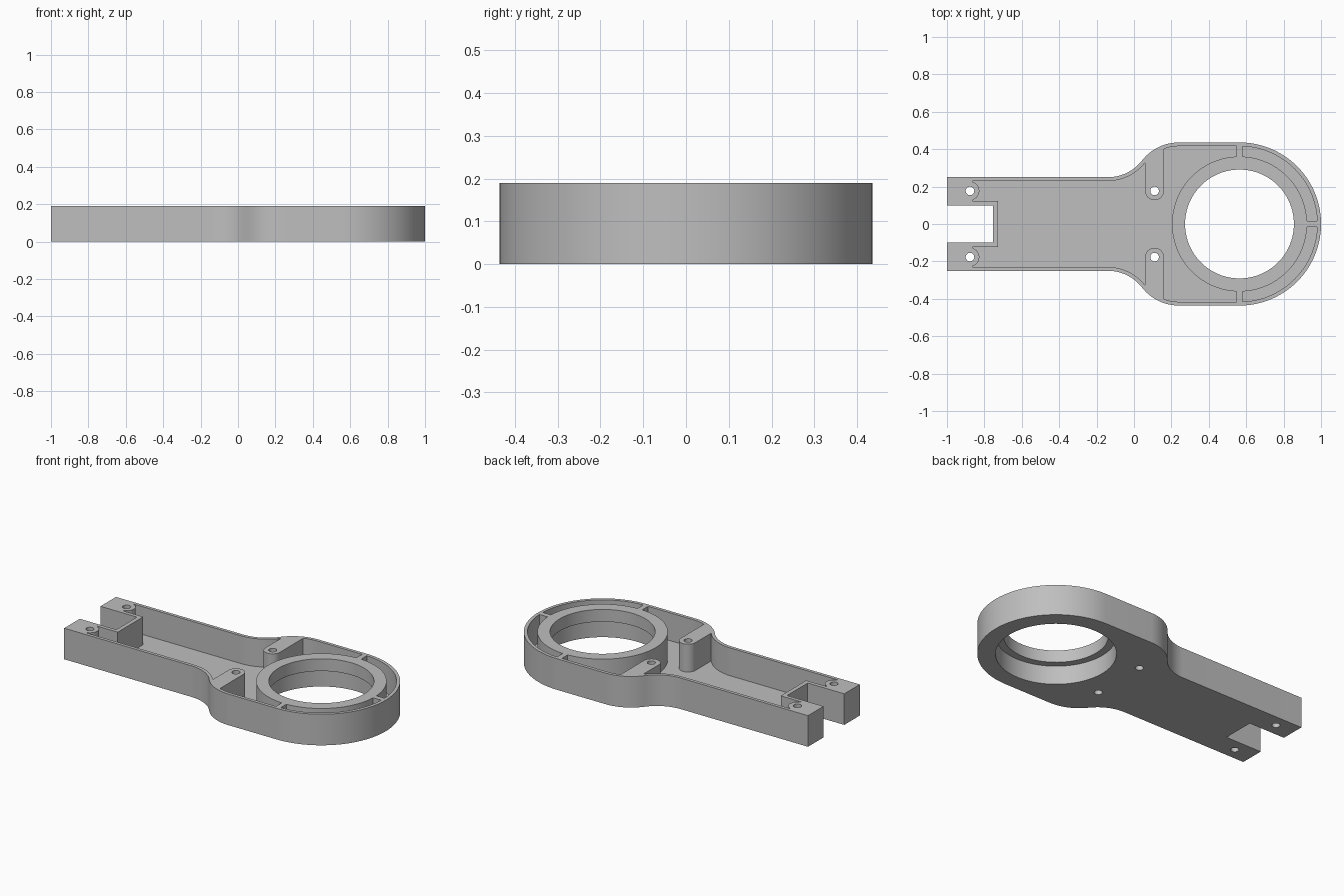
import bpy, bmesh, math

cube = bpy.data.objects.get("Cube")
if cube:
    bpy.data.objects.remove(cube, do_unlink=True)

HEIGHT, FLOOR, WALL = 0.19, 0.02, 0.02
HEAD_X, HEAD_R, ARM_Y = 0.564, 0.436, 0.25
LOW, HIGH = -0.1, 0.4            # reach of through cutters

grey = bpy.data.materials.new("plain_grey")
grey.use_nodes = True
colour = (0.52, 0.52, 0.52, 1)
grey.diffuse_color = colour
grey.node_tree.nodes["Principled BSDF"].inputs["Base Color"].default_value = colour


def arc(cx, cy, r, start, end, n):
    steps = [start + (end - start) * i / n for i in range(n + 1)]
    return [(cx + r * math.cos(a), cy + r * math.sin(a)) for a in steps]


def prism(name, points, z0, z1):
    """Extrude a flat outline into a solid."""
    bm = bmesh.new()
    base = bm.faces.new([bm.verts.new((x, y, z0)) for x, y in points])
    top = bmesh.ops.extrude_face_region(bm, geom=[base])["geom"]
    verts = [v for v in top if isinstance(v, bmesh.types.BMVert)]
    bmesh.ops.translate(bm, verts=verts, vec=(0, 0, z1 - z0))
    bmesh.ops.recalc_face_normals(bm, faces=bm.faces)
    mesh = bpy.data.meshes.new(name)
    bm.to_mesh(mesh)
    bm.free()
    mesh.materials.append(grey)
    obj = bpy.data.objects.new(name, mesh)
    bpy.context.collection.objects.link(obj)
    return obj


def disc(name, x, y, r, z0=LOW, z1=HIGH, n=96):
    return prism(name, arc(x, y, r, 0, math.tau, n)[:-1], z0, z1)


def box(name, x0, x1, y0, y1, z0=LOW, z1=HIGH):
    return prism(name, [(x0, y0), (x1, y0), (x1, y1), (x0, y1)], z0, z1)


def cut(target, tool):
    """Subtract a tool from a target and discard the tool."""
    mod = target.modifiers.new("cut", "BOOLEAN")
    mod.operation, mod.solver, mod.object = "DIFFERENCE", "EXACT", tool
    bpy.context.view_layer.objects.active = target
    bpy.ops.object.modifier_apply(modifier=mod.name)
    bpy.data.objects.remove(tool, do_unlink=True)


def outline(inset, end_x):
    """Arm blending into a round head, offset inward by inset."""
    shoulder_x, neck_x, shoulder_r = 0.24, -0.14, 0.25
    dx, dy = shoulder_x - neck_x, HEAD_R - ARM_Y
    neck_r = (dx * dx + dy * dy) / (2 * dy) - shoulder_r
    shoulder_y, neck_y = HEAD_R - shoulder_r, ARM_Y + neck_r
    blend = math.atan2(neck_y - shoulder_y, -dx)
    right = math.pi / 2
    half = arc(HEAD_X, 0, HEAD_R - inset, 0, right, 40)
    half += arc(shoulder_x, shoulder_y, shoulder_r - inset, right, blend, 14)
    half += arc(neck_x, neck_y, neck_r + inset, blend - math.pi, -right, 14)[1:]
    half.append((end_x, ARM_Y - inset))
    return half + [(x, -y) for x, y in reversed(half[1:])]


body = prism("arm_bracket", outline(0, -1), 0, HEIGHT)

# Pocket volume, less everything that stays solid inside it
pocket = prism("pocket", outline(WALL, -1.1), FLOOR, HIGH - 0.1)
cut(pocket, disc("bearing_ring", HEAD_X, 0, 0.361))
cut(pocket, box("end_rib", HEAD_X + 0.33, 1.2, -0.016, 0.016))
cut(pocket, box("notch_wall", -1.3, -0.727, -0.123, 0.123))
cut(pocket, box("end_block", -1.25, -0.863, -0.6, 0.6))
SCREW_Y, BOSS_R, END_X, MID_X = 0.177, 0.05, -0.877, 0.11
for side in (1, -1):
    y = side * SCREW_Y
    cut(pocket, disc("end_boss", END_X, y, BOSS_R, n=48))
    ribs = sorted((side * 0.33, side * 0.6))
    cut(pocket, box("side_rib", HEAD_X - 0.016, HEAD_X + 0.016, *ribs))
    boss = arc(MID_X, y, BOSS_R, math.pi, math.pi + side * math.pi, 24)
    boss += [(MID_X + BOSS_R, side * 0.6), (MID_X - BOSS_R, side * 0.6)]
    cut(pocket, prism("middle_boss", boss, LOW, HIGH))
cut(body, pocket)

# Stepped bore, wider underneath
cut(body, disc("bore", HEAD_X, 0, 0.291))
cut(body, disc("counterbore", HEAD_X, 0, 0.335, LOW, 0.115))

# End notch and screw holes
cut(body, box("notch", -1.2, -0.753, -0.1, 0.1))
for x in (END_X, MID_X):
    for side in (1, -1):
        cut(body, disc("screw_hole", x, side * SCREW_Y, 0.023, n=32))

bpy.ops.object.select_all(action="DESELECT")
body.select_set(True)
bpy.context.view_layer.objects.active = body
bpy.ops.object.shade_smooth_by_angle(angle=math.radians(30))
